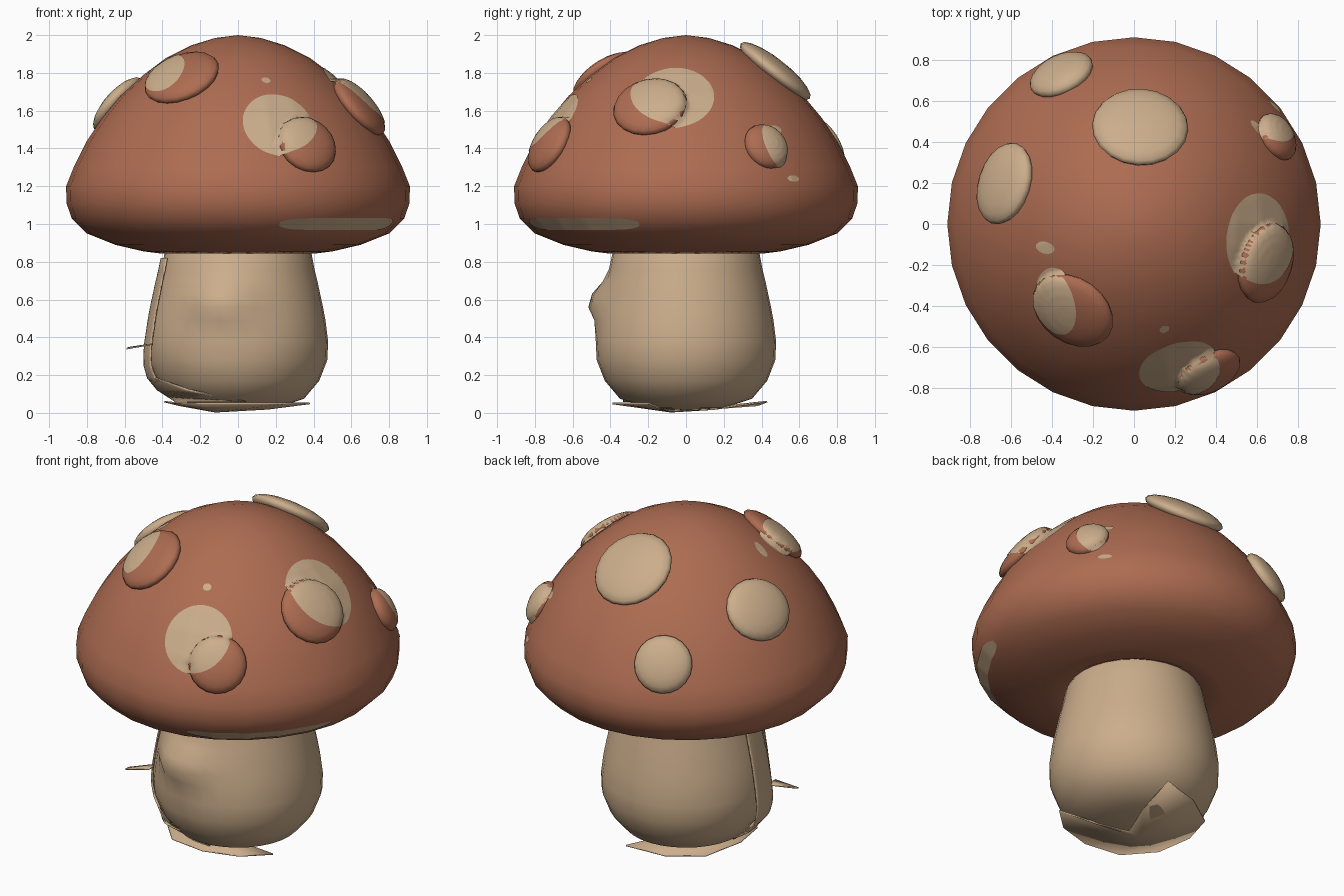
import bpy, bmesh
from math import sin, cos, pi, radians, exp, hypot, atan2
from mathutils import Vector, Matrix
from mathutils.bvhtree import BVHTree

if "Cube" in bpy.data.objects:
    bpy.data.objects.remove(bpy.data.objects["Cube"])


def material(name, rgb):
    m = bpy.data.materials.new(name)
    m.diffuse_color = (*rgb, 1)
    m.use_nodes = True
    m.node_tree.nodes["Principled BSDF"].inputs["Base Color"].default_value = m.diffuse_color
    return m


RUST = material("rust_red", (0.42, 0.15, 0.083))
CREAM = material("cream", (0.6, 0.42, 0.26))


def make(name, verts, faces, mat, thick=0):
    me = bpy.data.meshes.new(name)
    me.from_pydata([tuple(v) for v in verts], [], faces)
    bm = bmesh.new()
    bm.from_mesh(me)
    bmesh.ops.remove_doubles(bm, verts=bm.verts, dist=1e-5)
    if not thick:
        bmesh.ops.recalc_face_normals(bm, faces=bm.faces)
    bm.to_mesh(me)
    bm.free()
    me.materials.append(mat)
    me.shade_smooth()
    ob = bpy.data.objects.new(name, me)
    bpy.context.collection.objects.link(ob)
    if thick:
        mod = ob.modifiers.new("thickness", "SOLIDIFY")
        mod.thickness = thick
        mod.offset = 0
    return ob


def grid(rows, cols):
    return [(i * cols + j, i * cols + j + 1, (i + 1) * cols + j + 1, (i + 1) * cols + j)
            for i in range(rows - 1) for j in range(cols - 1)]


def lathe(name, profile, segs, mat, shape=None):
    verts = []
    for r, z in profile:
        for j in range(segs + 1):
            a = 2 * pi * (j % segs) / segs
            k = r + (shape(a, z) if shape and r > 0 else 0)
            verts.append((k * cos(a), k * sin(a), z))
    return make(name, verts, grid(len(profile), segs + 1), mat)


# Cap
CAP = [(0, 2), (.12, 1.985), (.25, 1.945), (.38, 1.88), (.5, 1.79), (.62, 1.68), (.72, 1.56),
       (.8, 1.44), (.87, 1.3), (.91, 1.2), (.908, 1.11), (.88, 1.03), (.8, .95), (.65, .89),
       (.5, .855), (.42, .845), (.36, .875), (0, .9)]
cap = lathe("cap", CAP, 28, RUST)


# Stem, with a soft swelling on the front
def swelling(a, z):
    d = (a - radians(258)) / 0.36
    return 0.085 * exp(-d * d - ((z - .59) / .1) ** 2)


STEM = [(.37, .88), (.39, .84), (.405, .76), (.42, .7), (.435, .63), (.45, .56), (.463, .49),
        (.477, .38), (.473, .28), (.43, .17), (.35, .075), (.2, .025), (0, .015)]
lathe("stem", STEM, 32, CREAM, swelling)


def radius_at(profile, z):
    for (r0, z0), (r1, z1) in zip(profile, profile[1:]):
        if z1 <= z <= z0:
            return r0 + (r1 - r0) * (z0 - z) / (z0 - z1)
    return 0.3


def cap_frame(az, z):
    """Point on the cap with its sideways, upslope and outward axes."""
    r, dz = radius_at(CAP, z), 0.05
    slope = radius_at(CAP, z - dz) - radius_at(CAP, z + dz)
    n = Vector((2 * dz * cos(az), 2 * dz * sin(az), slope)).normalized()
    a = Vector((-sin(az), cos(az), 0))
    return Vector((r * cos(az), r * sin(az), z)), a, n.cross(a), n


# Raised warts: direction x, y, height, half width, half length, material
def wart(name, x, y, z, rx, ry, mat):
    p, a, b, n = cap_frame(atan2(y, x), z)
    bm = bmesh.new()
    bmesh.ops.create_uvsphere(bm, u_segments=20, v_segments=10, radius=1)
    rot = Matrix((a, b, n)).transposed()
    for v in bm.verts:
        v.co = p + rot @ Vector((v.co.x * rx, v.co.y * ry, v.co.z * .062))
    me = bpy.data.meshes.new(name)
    bm.to_mesh(me)
    bm.free()
    me.materials.append(mat)
    me.shade_smooth()
    ob = bpy.data.objects.new(name, me)
    bpy.context.collection.objects.link(ob)
    return ob


warts = [wart("wart_top_back", .03, .47, 1.81, .235, .235, CREAM),
         wart("wart_left", -.64, .2, 1.63, .205, .185, CREAM),
         wart("wart_back_left", -.36, .74, 1.42, .165, .165, CREAM),
         wart("wart_front_left", -.29, -.41, 1.775, .215, .2, RUST),
         wart("wart_front_right", .36, -.71, 1.42, .165, .165, RUST),
         wart("wart_right", .64, -.19, 1.62, .2, .19, RUST),
         wart("wart_back_right", .69, .42, 1.41, .125, .13, RUST)]

# Combined surface on which the painted patches are draped
vs, fs = [], []
for ob in [cap] + warts:
    base = len(vs)
    vs += [v.co.copy() for v in ob.data.vertices]
    fs += [[base + i for i in p.vertices] for p in ob.data.polygons]
surface = BVHTree.FromPolygons(vs, fs)


def drape(origin, direction):
    hit = surface.ray_cast(origin, direction)[0]
    return (hit or origin) - direction * .004


# Painted oval patches
def patch(name, x, y, z, rx, ry, turn=0):
    p, a, b, n = cap_frame(atan2(y, x), z)
    rings, segs, t = (14 if rx > .06 else 4), 40, radians(turn)
    verts = []
    for i in range(rings + 1):
        for j in range(segs + 1):
            w = 2 * pi * (j % segs) / segs
            u, v = rx * i / rings * cos(w), ry * i / rings * sin(w)
            u, v = u * cos(t) - v * sin(t), u * sin(t) + v * cos(t)
            verts.append(drape(p + a * u + b * v + n * .4, -n))
    faces = [f[::-1] for f in grid(rings + 1, segs + 1)]
    ob = make(name, verts, faces, CREAM)
    if ob.data.polygons[0].normal.dot(n) < 0:
        ob.data.flip_normals()


patch("patch_front_left", -.375, -.375, 1.77, .17, .125, 136)
patch("patch_front_right", .22, -.71, 1.53, .195, .2)
patch("patch_right", .6, -.07, 1.68, .22, .22)
patch("patch_back_right", .67, .45, 1.41, .085, .125)
patch("fleck_back_right", .6, .47, 1.5, .045, .025)
patch("fleck_back_right_low", .68, .56, 1.24, .04, .018)
patch("fleck_front", .15, -.52, 1.76, .024, .022)
patch("fleck_left", -.45, -.12, 1.83, .055, .03, 70)

# Painted band under the front right of the rim
band, cols = [], 33
for i in range(5):
    for j in range(cols):
        t = 2 * j / (cols - 1) - 1
        az = radians(-46 + 29 * t)
        half = .031 * max(0.1, 1 - t ** 8) ** .5
        d = Vector((cos(az), sin(az), 0))
        band.append(drape(d * 1.5 + Vector((0, 0, 1 + half * (i / 2 - 1))), -d))
make("rim_band", band, grid(5, cols), CREAM)

# Peeling flap on the left of the stem, sweeping wider toward the foot
flap, cols = [], 12
for i in range(13):
    z = .82 - .76 * i / 12
    start, end = 178, 202 + 75 * max(0, (.2 - z) / .14) ** 1.5
    for j in range(cols):
        a = radians(start + (end - start) * j / (cols - 1))
        r = radius_at(STEM, z) + .012 + .03 * exp(-((z - .18) / .13) ** 2)
        flap.append((r * cos(a), r * sin(a), z))
make("stem_flap", flap, grid(13, cols), CREAM, .008)

# Ragged sheet under the foot
foot = [(.38, -.2, .05), (.16, -.14, .02), (-.03, -.08, .012), (.06, .15, .02), (.11, .43, .06),
        (-.12, .38, .04), (-.31, .25, .04), (-.39, .02, .06), (-.35, -.2, .055),
        (-.2, -.36, .05), (.03, -.39, .05), (.24, -.33, .05)]
hub = [(-.12, -.08, .006)]
make("foot_sheet", foot + hub, [(i, (i + 1) % 12, 12) for i in range(12)], CREAM, .008)

# Thin sliver sticking out of the flap
sliver = [(-.59, -.26, .34), (-.45, -.23, .365), (-.45, -.15, .365), (-.58, -.24, .345)]
make("sliver", sliver, [(0, 1, 2, 3)], CREAM, .008)
